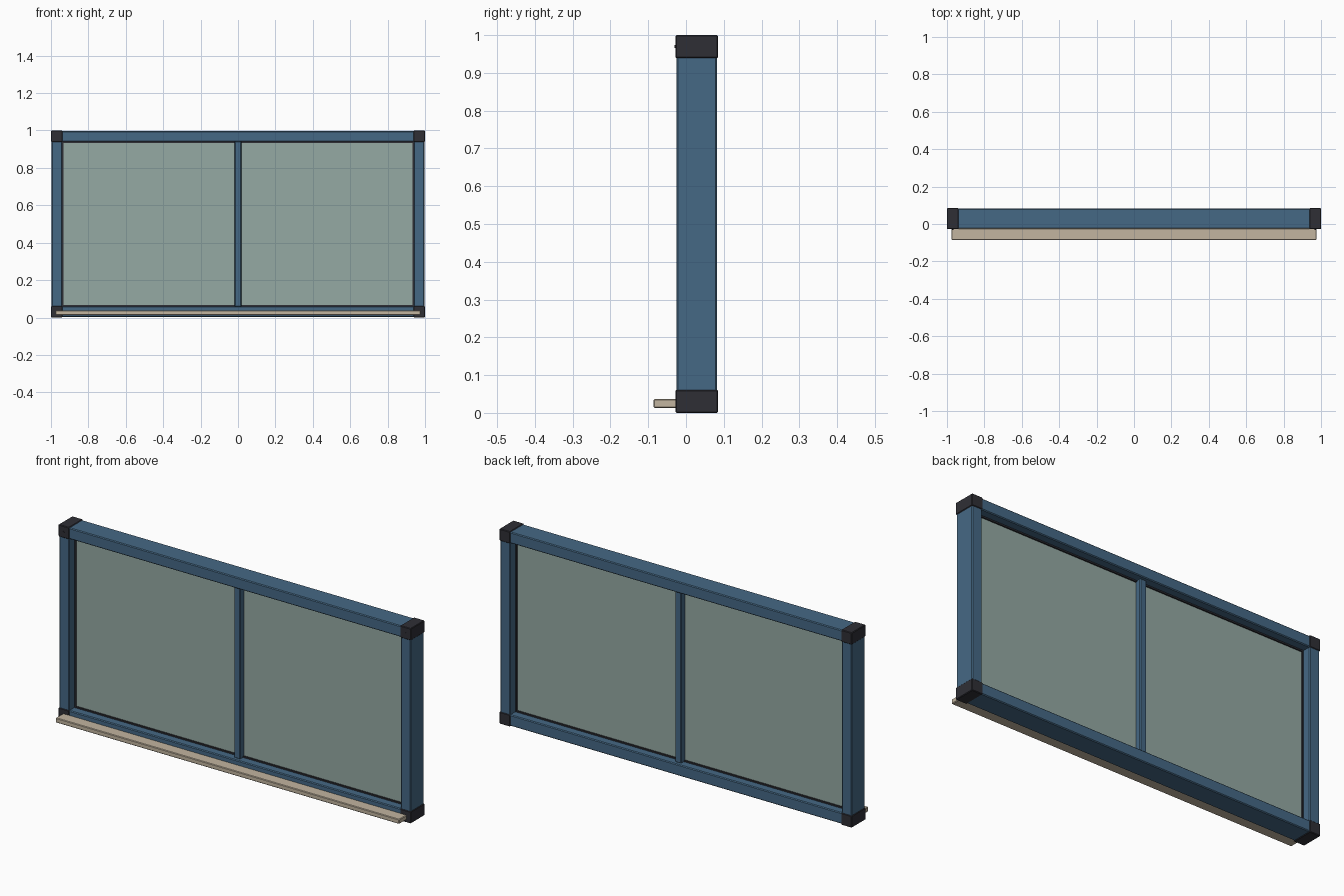
import bpy, math

if "Cube" in bpy.data.objects:
    bpy.data.objects.remove(bpy.data.objects["Cube"])


def material(name, rgb):
    m = bpy.data.materials.new(name)
    m.diffuse_color = (*rgb, 1)
    m.use_nodes = True
    m.node_tree.nodes["Principled BSDF"].inputs["Base Color"].default_value = m.diffuse_color
    return m


BLUE = material("blue_paint", (0.06, 0.14, 0.235))
DARK = material("dark_plastic", (0.028, 0.028, 0.036))
GLASS = material("grey_green_glass", (0.30, 0.40, 0.37))
STONE = material("beige_sill", (0.54, 0.46, 0.35))


def box(name, x, y, z, mat, bevel=0.0):
    """Box from (min, max) ranges, with optional small bevel."""
    bpy.ops.mesh.primitive_cube_add(
        size=1, location=[(r[0] + r[1]) / 2 for r in (x, y, z)])
    ob = bpy.context.object
    ob.name = name
    ob.scale = [r[1] - r[0] for r in (x, y, z)]
    bpy.ops.object.transform_apply(location=False, rotation=False, scale=True)
    ob.data.materials.append(mat)
    if bevel:
        b = ob.modifiers.new("bevel", 'BEVEL')
        b.width = bevel
        b.segments = 1
    return ob


FRAME_Y = (-0.025, 0.082)
CORNER_Y = (-0.028, 0.085)
MID = 0.0285

# Top and bottom rails
for name, z in (("bottom_rail", (0.003, 0.06)), ("top_rail", (0.94, 0.997))):
    box(name, (-0.945, 0.945), FRAME_Y, z, BLUE, 0.004)

for side, s in (("left", -1), ("right", 1)):
    def xr(a, b):
        return tuple(sorted((s * a, s * b)))

    # Side stiles
    box(side + "_stile", xr(0.94, 0.997), FRAME_Y, (0.055, 0.945), BLUE, 0.004)
    # Corner blocks with small screws
    for level, z in (("bottom", (0, 0.061)), ("top", (0.939, 1))):
        box(f"{side}_{level}_corner", xr(0.939, 1), CORNER_Y, z, DARK, 0.003)
        bpy.ops.mesh.primitive_cylinder_add(
            vertices=12, radius=0.004, depth=0.006,
            location=(s * 0.97, -0.028, sum(z) / 2),
            rotation=(math.pi / 2, 0, 0))
        screw = bpy.context.object
        screw.name = f"{side}_{level}_screw"
        screw.data.materials.append(DARK)
    # Glass pane
    box(side + "_glass", xr(0.01, 0.938), (MID - 0.005, MID + 0.005),
        (0.062, 0.938), GLASS)
    # Side gasket
    box(side + "_gasket", xr(0.932, 0.942), (MID - 0.012, MID + 0.012),
        (0.058, 0.942), DARK)

# Top and bottom gaskets
for name, z in (("bottom_gasket", (0.058, 0.067)), ("top_gasket", (0.933, 0.942))):
    box(name, (-0.94, 0.94), (MID - 0.012, MID + 0.012), z, DARK)

# Centre mullion
box("mullion", (-0.018, 0.018), (MID - 0.036, MID + 0.036), (0.058, 0.942), BLUE, 0.004)

# Projecting sill
box("sill", (-0.975, 0.975), (-0.086, -0.024), (0.013, 0.037), STONE, 0.003)
